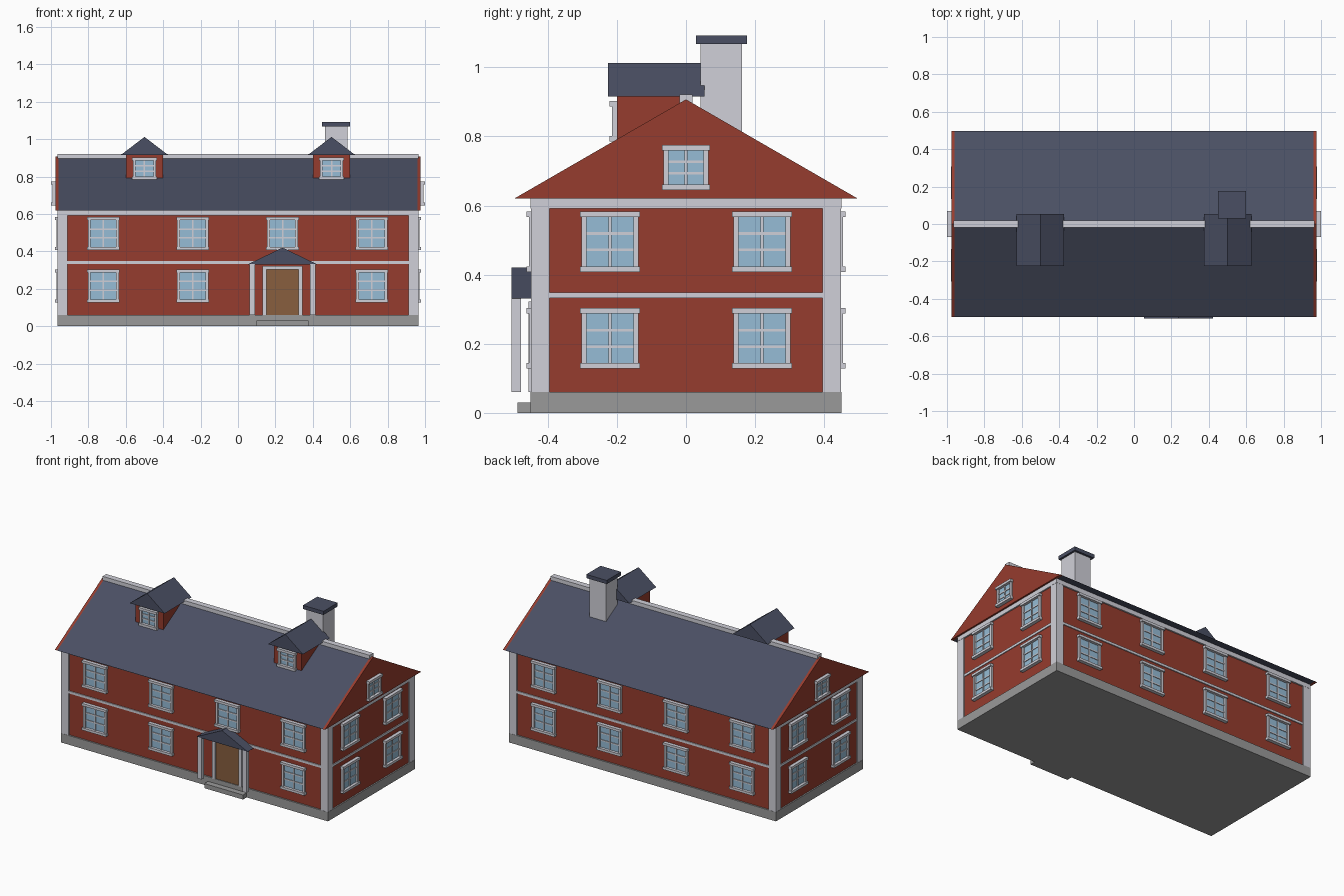
import bpy, bmesh, math
from mathutils import Matrix, Vector

if "Cube" in bpy.data.objects:
    bpy.data.objects.remove(bpy.data.objects["Cube"])


def srgb(*rgb):
    return tuple(((c / 255 + 0.055) / 1.055) ** 2.4 for c in rgb) + (1,)


def material(name, *rgb):
    m = bpy.data.materials.new(name)
    m.diffuse_color = srgb(*rgb)
    m.use_nodes = True
    m.node_tree.nodes["Principled BSDF"].inputs["Base Color"].default_value = m.diffuse_color
    return m


RED = material("barn_red", 150, 60, 46)
TRIM = material("pale_trim", 208, 208, 216)
SLATE = material("slate_blue", 74, 79, 99)
GLASS = material("window_blue", 150, 188, 214)
STONE = material("stone_grey", 154, 154, 154)
WOOD = material("door_brown", 136, 94, 62)


def add_box(bm, x, y, z, mat=0):
    """Box from (min, max) ranges."""
    size = Vector((x[1] - x[0], y[1] - y[0], z[1] - z[0]))
    mid = Vector((sum(x) / 2, sum(y) / 2, sum(z) / 2))
    mtx = Matrix.Translation(mid) @ Matrix.Diagonal((*size, 1))
    made = bmesh.ops.create_cube(bm, size=1, matrix=mtx)
    for f in {f for v in made["verts"] for f in v.link_faces}:
        f.material_index = mat


def finish(bm, name, *mats):
    bmesh.ops.recalc_face_normals(bm, faces=bm.faces)
    mesh = bpy.data.meshes.new(name)
    bm.to_mesh(mesh)
    bm.free()
    for m in mats:
        mesh.materials.append(m)
    ob = bpy.data.objects.new(name, mesh)
    bpy.context.collection.objects.link(ob)
    return ob


def box(name, x, y, z, mat):
    bm = bmesh.new()
    add_box(bm, x, y, z)
    return finish(bm, name, mat)


def prism(name, profile, depth, axis, mat):
    """Extrude a profile of (across, z) points along the x or y axis."""
    bm = bmesh.new()
    place = (lambda p, d: (d, p[0], p[1])) if axis == "x" else (lambda p, d: (p[0], d, p[1]))
    face = bm.faces.new([bm.verts.new(place(p, depth[0])) for p in profile])
    made = bmesh.ops.extrude_face_region(bm, geom=[face])
    shift = Vector(place((0, 0), depth[1] - depth[0]))
    bmesh.ops.translate(bm, vec=shift, verts=[v for v in made["geom"] if isinstance(v, bmesh.types.BMVert)])
    return finish(bm, name, mat)


def window(name, along, wall, z0, w, h, turn):
    """Six-pane window; turn is the rotation from the front-facing wall."""
    bm = bmesh.new()
    t = 0.016
    a, top = w / 2, z0 + h
    add_box(bm, (-a + t, a - t), (-0.004, 0.01), (z0 + t, top - t), 1)      # glass
    for s in (-1, 1):                                                     # jambs
        add_box(bm, sorted((s * (a - 0.004), s * (a - t - 0.003))), (-0.014, 0.01), (z0, top))
    for lo in (z0, top - t):                                              # sill and head
        add_box(bm, (-a, a), (-0.022, 0.01), (lo, lo + t))
    add_box(bm, (-0.004, 0.004), (-0.009, 0.01), (z0 + t, top - t))       # glazing bars
    for k in (1, 2):
        z = z0 + t + (h - 2 * t) * k / 3
        add_box(bm, (-a + t, a - t), (-0.008, 0.01), (z - 0.004, z + 0.004))
    ob = finish(bm, name, TRIM, GLASS)
    ob.matrix_world = Matrix.Rotation(turn, 4, "Z") @ Matrix.Translation((along, -wall, 0))
    return ob


# Base and walls
WX, WY = 0.957, 0.44
box("foundation", (-0.966, 0.966), (-0.45, 0.45), (0, 0.06), STONE)
box("walls", (-WX, WX), (-WY, WY), (0.055, 0.62), RED)
box("middle_band", (-0.962, 0.962), (-0.446, 0.446), (0.333, 0.349), TRIM)
box("eaves_board", (-0.966, 0.966), (-0.45, 0.45), (0.592, 0.621), TRIM)
for sx in (-1, 1):
    for sy in (-1, 1):
        box("corner_board", sorted((sx * 0.912, sx * 0.965)), sorted((sy * 0.395, sy * 0.449)),
            (0.06, 0.6), TRIM)

# Main roof, red gable ends and ridge cap
gable = [(-0.497, 0.62), (0.497, 0.62), (0, 0.907)]
prism("main_roof", gable, (-0.96, 0.96), "x", SLATE)
for sx in (-1, 1):
    prism("gable_end", gable, sorted((sx * 0.96, sx * 0.977)), "x", RED)
box("ridge_cap", (-0.966, 0.966), (-0.019, 0.019), (0.89, 0.921), TRIM)

# Wall windows
for z in (0.128, 0.408):
    for x in (-0.72, -0.242, 0.238, 0.715):
        if not (z < 0.3 and x == 0.238):
            window("front_window", x, WY, z, 0.174, 0.175, 0)
        window("back_window", -x, WY, z, 0.174, 0.175, math.pi)
    for y in (-0.22, 0.22):
        window("right_window", y, WX, z, 0.174, 0.175, math.pi / 2)
        window("left_window", y, WX, z, 0.174, 0.175, -math.pi / 2)
for turn in (math.pi / 2, -math.pi / 2):
    window("attic_window", 0, 0.977, 0.645, 0.138, 0.13, turn)

# Entrance: door, frame, step, porch posts and porch roof
DX = 0.238
box("door", (DX - 0.09, DX + 0.09), (-0.446, -0.42), (0.06, 0.302), WOOD)
for s in (-1, 1):
    box("door_jamb", sorted((DX + s * 0.086, DX + s * 0.106)), (-0.455, -0.42), (0.06, 0.32), TRIM)
    box("porch_post", sorted((DX + s * 0.148, DX + s * 0.176)), (-0.505, -0.478), (0.06, 0.332), TRIM)
box("door_head", (DX - 0.106, DX + 0.106), (-0.455, -0.42), (0.302, 0.322), TRIM)
box("door_step", (DX - 0.14, DX + 0.14), (-0.488, -0.44), (0, 0.03), STONE)
prism("porch_roof", [(DX - 0.185, 0.331), (DX + 0.185, 0.331), (DX, 0.42)], (-0.505, -0.43), "y", SLATE)

# Dormers
for x in (-0.5, 0.5):
    box("dormer_body", (x - 0.1, x + 0.1), (-0.2, 0.01), (0.76, 0.918), RED)
    prism("dormer_roof", [(x - 0.127, 0.915), (x + 0.127, 0.915), (x, 1.012)], (-0.225, 0.053), "y", SLATE)
    window("dormer_window", x, 0.2, 0.785, 0.132, 0.118, 0)

# Chimney
box("chimney", (0.465, 0.585), (0.042, 0.162), (0.75, 1.07), TRIM)
box("chimney_cap", (0.45, 0.598), (0.029, 0.176), (1.068, 1.092), SLATE)
